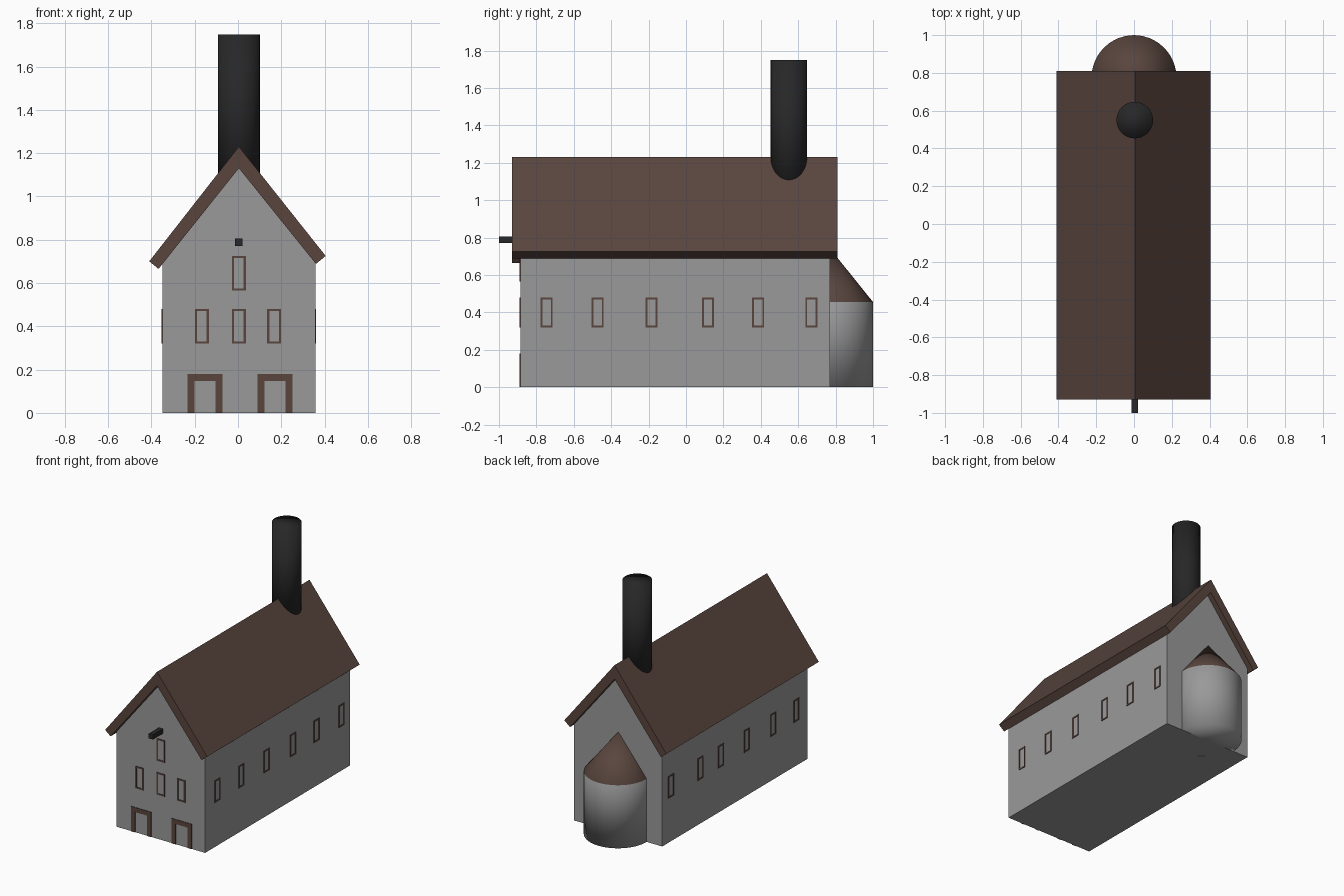
import bpy, bmesh, math
from mathutils import Matrix, Vector

cube = bpy.data.objects.get("Cube")
if cube:
    bpy.data.objects.remove(cube, do_unlink=True)


def material(name, rgb):
    m = bpy.data.materials.new(name)
    m.use_nodes = True
    m.diffuse_color = (*rgb, 1)
    m.node_tree.nodes["Principled BSDF"].inputs["Base Color"].default_value = (*rgb, 1)
    return m


GREY = material("wall grey", (0.32, 0.32, 0.32))
BROWN = material("roof brown", (0.10, 0.06, 0.048))
BLACK = material("soot black", (0.02, 0.02, 0.02))

MID = 0.004                    # ridge line in x
HALF = 0.353                   # half width of the house
FRONT, BACK = -0.885, 0.77     # end walls in y


def finish(name, bm, mats, smooth=False):
    bmesh.ops.recalc_face_normals(bm, faces=bm.faces)
    for f in bm.faces:
        f.smooth = smooth
    mesh = bpy.data.meshes.new(name)
    bm.to_mesh(mesh)
    bm.free()
    for m in mats:
        mesh.materials.append(m)
    ob = bpy.data.objects.new(name, mesh)
    bpy.context.collection.objects.link(ob)
    return ob


def prism(name, profile, y0, y1, mat):
    """Extrude an x-z profile along y."""
    bm = bmesh.new()
    face = bm.faces.new([bm.verts.new((x, y0, z)) for x, z in profile])
    ext = bmesh.ops.extrude_face_region(bm, geom=[face])
    verts = [v for v in ext["geom"] if isinstance(v, bmesh.types.BMVert)]
    bmesh.ops.translate(bm, verts=verts, vec=(0, y1 - y0, 0))
    return finish(name, bm, [mat])


def add_box(bm, lo, hi):
    lo, hi = Vector(lo), Vector(hi)
    mat = Matrix.Translation((lo + hi) / 2) @ Matrix.Diagonal((*(hi - lo), 1))
    bmesh.ops.create_cube(bm, size=1, matrix=mat)


def frame(name, origin, turn, width, z0, z1, bar, sill=True):
    """Thin frame in local x-z, facing local -y, turned about z onto a wall."""
    bm = bmesh.new()
    w, t = width / 2, 0.004
    for s in (-1, 1):
        a, b = sorted((s * w, s * (w - bar)))
        add_box(bm, (a, -t, z0), (b, t, z1))
    add_box(bm, (bar - w, -t, z1 - bar), (w - bar, t, z1))
    if sill:
        add_box(bm, (bar - w, -t, z0), (w - bar, t, z0 + bar))
    bm.transform(Matrix.Translation(origin) @ Matrix.Rotation(turn, 4, "Z"))
    return finish(name, bm, [BROWN])


# House body with gables, tucked just under the roof
prism("house_walls", [(MID - HALF, 0), (MID + HALF, 0), (MID + HALF, 0.70),
                      (MID, 1.14), (MID - HALF, 0.69)], FRONT, BACK, GREY)

# Roof: one folded slab with overhangs
prism("roof", [(MID, 1.23), (0.405, 0.725), (0.36, 0.688),
               (MID, 1.13), (-0.367, 0.665), (-0.41, 0.70)], -0.93, 0.81, BROWN)

# Chimney, smooth over its rims
bm = bmesh.new()
bmesh.ops.create_cone(bm, cap_ends=True, segments=32, radius1=0.097, radius2=0.097,
                      depth=0.75, matrix=Matrix.Translation((MID, 0.55, 1.373)))
finish("chimney", bm, [BLACK], smooth=True)

# Round apse: wall and conical cap in one smooth mesh
R, EAVE, TIP = 0.225, 0.455, 0.735
bm = bmesh.new()
bmesh.ops.create_cone(bm, cap_ends=True, segments=32, radius1=R, radius2=R,
                      depth=EAVE, matrix=Matrix.Translation((0, 0.775, EAVE / 2)))
top = max(bm.faces, key=lambda f: f.calc_center_median().z)
bmesh.ops.poke(bm, faces=[top])
max(bm.verts, key=lambda v: len(v.link_edges)).co.z = TIP
for f in bm.faces:
    f.material_index = int(f.calc_center_median().z > EAVE + 0.01)
finish("apse", bm, [GREY, BROWN], smooth=True)

# Hoist beam over the front
bm = bmesh.new()
add_box(bm, (MID - 0.017, -1.0, 0.772), (MID + 0.017, -0.8, 0.806))
finish("hoist_beam", bm, [BLACK])

# Front windows and door frames
for i, x in enumerate((-0.167, MID, 0.167)):
    frame(f"front_window_{i + 1}", (x, FRONT, 0), 0, 0.064, 0.32, 0.48, 0.01)
frame("loft_window", (MID, FRONT, 0), 0, 0.064, 0.565, 0.725, 0.01)
for name, x in (("right_door_frame", -0.153), ("left_door_frame", 0.171)):
    frame(name, (x, FRONT, 0), 0, 0.162, 0, 0.18, 0.033, sill=False)

# Side windows
sides = (("left", 1, (-0.745, -0.472, -0.185, 0.118, 0.386, 0.67)),
         ("right", -1, (-0.76, -0.495, -0.195, 0.10, 0.335, 0.67)))
for side, s, spots in sides:
    for i, y in enumerate(spots):
        frame(f"{side}_window_{i + 1}", (MID + s * HALF, y, 0), s * math.pi / 2,
              0.064, 0.32, 0.48, 0.01)
